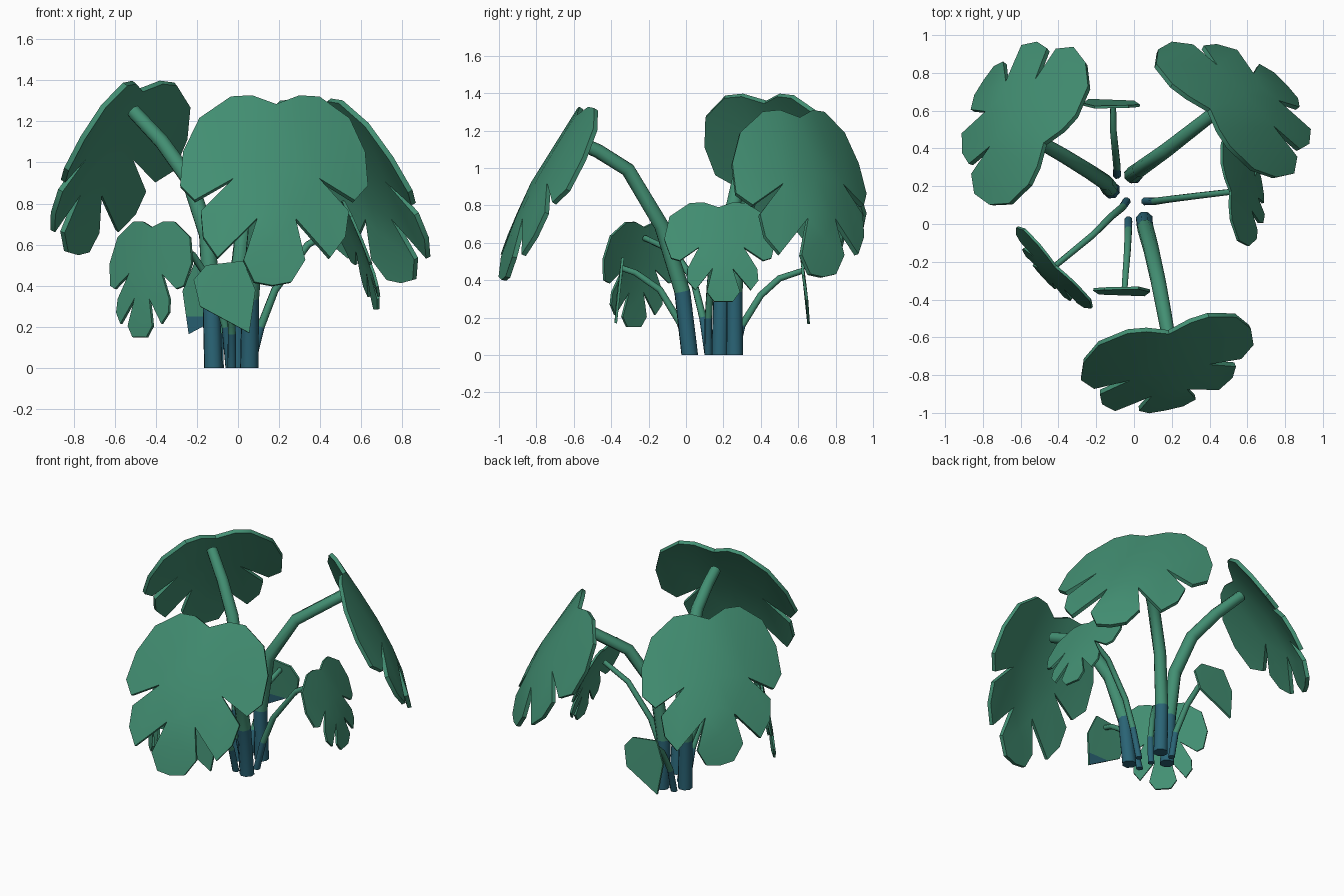
import bpy, bmesh, math
from mathutils import Vector

if "Cube" in bpy.data.objects:
    bpy.data.objects.remove(bpy.data.objects["Cube"])


def material(name, rgb):
    m = bpy.data.materials.new(name)
    m.diffuse_color = (*rgb, 1)
    m.use_nodes = True
    m.node_tree.nodes["Principled BSDF"].inputs["Base Color"].default_value = m.diffuse_color
    return m


GREEN = material("leaf green", (0.055, 0.275, 0.17))
BLUE = material("stem blue", (0.023, 0.127, 0.18))
UP = Vector((0, 0, 1))


def finish(bm, name, angle=35):
    bmesh.ops.recalc_face_normals(bm, faces=bm.faces)
    me = bpy.data.meshes.new(name)
    bm.to_mesh(me)
    bm.free()
    me.materials.append(GREEN)
    me.materials.append(BLUE)
    ob = bpy.data.objects.new(name, me)
    bpy.context.collection.objects.link(ob)
    bpy.context.view_layer.objects.active = ob
    ob.select_set(True)
    bpy.ops.object.shade_smooth_by_angle(angle=math.radians(angle))
    ob.select_set(False)


def stem(name, path, r0, r1, blue_top, sides=8):
    """Tapered tube along a path, blue up to a given height."""
    pts = [Vector(p) for p in path]
    bm = bmesh.new()
    rings = []
    for i, p in enumerate(pts):
        t = (pts[min(i + 1, len(pts) - 1)] - pts[max(i - 1, 0)]).normalized()
        if i == 0:
            t = UP
        a = t.cross(Vector((0.3, 0.9, 0.1))).normalized()
        b = t.cross(a)
        r = r0 + (r1 - r0) * i / (len(pts) - 1)
        rings.append([bm.verts.new(p + r * (a * math.cos(k * math.tau / sides)
                                            + b * math.sin(k * math.tau / sides)))
                      for k in range(sides)])
    for lo, hi in zip(rings, rings[1:]):
        for k in range(sides):
            j = (k + 1) % sides
            bm.faces.new((lo[k], lo[j], hi[j], hi[k]))
    bm.faces.new(rings[0])
    bm.faces.new(rings[-1])
    for f in bm.faces:
        f.material_index = int(f.calc_center_median().z < blue_top)
    finish(bm, name, 65)


def mirrored(half):
    """Left and right half outlines, closed along the midrib."""
    rib = [(0, .78), (0, .6), (0, .4), (0, .2)]
    return [half + rib, [(-w, s) for w, s in half + rib]]


# Split leaves: half outline as (across, along), two slits per side
LARGE = mirrored([(0, .05), (.25, 0), (.47, .0), (.8, .1), (.97, .27), (1, .45), (.85, .54),
                  (.45, .44), (.79, .6), (.76, .74), (.6, .86), (.2, .66), (.33, .88),
                  (.2, 1.0), (0, 1.02)])
MEDIUM = mirrored([(0, .05), (.25, 0), (.5, 0), (.88, .13), (1, .36), (.9, .56), (.75, .59),
                   (.4, .46), (.63, .68), (.64, .8), (.5, .9), (.18, .68), (.3, .92),
                   (.17, 1.02), (0, 1.02)])
# Young leaf: one uncut, lopsided outline
YOUNG = [[(-1, .26), (-.6, .06), (.6, 0), (1, .4), (.8, 1), (-.8, .63)]]


def leaf(name, polys, top, out, half, reach, drop, skew=0, curl=0.08,
         thick=0.026, blue_top=None):
    """Leaf hanging from its top point, arching outward and down."""
    top = Vector(top)
    d = Vector((*out, 0)).normalized()
    side = Vector((-d.y, d.x, 0))
    n = (d * drop + UP * reach).normalized()
    bm = bmesh.new()
    for poly in polys:
        bm.faces.new([bm.verts.new((w, s, 0)) for w, s in poly])
    bmesh.ops.remove_doubles(bm, verts=bm.verts, dist=1e-4)
    bmesh.ops.recalc_face_normals(bm, faces=bm.faces)
    bmesh.ops.triangulate(bm, faces=bm.faces)
    for v in bm.verts:
        w, s = v.co.x, v.co.y
        arch = 1 - max(1 - s, 0) ** 1.5
        v.co = (top + side * (w * half + skew * s) + d * reach * arch
                - UP * drop * s - n * curl * w * w)
    bm.normal_update()
    bmesh.ops.solidify(bm, geom=bm.faces[:], thickness=thick)
    bmesh.ops.recalc_face_normals(bm, faces=bm.faces)
    if blue_top:
        bmesh.ops.bisect_plane(bm, geom=bm.verts[:] + bm.edges[:] + bm.faces[:],
                               plane_co=(0, 0, blue_top), plane_no=(0, 0, 1))
        bm.normal_update()
        for f in bm.faces:
            inner = f.normal.dot(d) < -0.3
            f.material_index = int(inner and f.calc_center_median().z < blue_top)
    finish(bm, name)


# Three large stems and leaves
stem("front_stem", [(.055, .02, 0), (.06, -.02, .34), (.09, -.13, .69), (.13, -.31, .99),
                    (.16, -.47, 1.09), (.18, -.58, 1.14)], .047, .036, .34)
stem("left_stem", [(-.12, .18, 0), (-.13, .19, .34), (-.15, .22, .65), (-.24, .28, .92),
                   (-.37, .36, 1.1), (-.51, .44, 1.25)], .047, .036, .34)
stem("right_stem", [(0, .26, 0), (-.01, .26, .34), (.03, .29, .7), (.17, .39, .96),
                    (.44, .6, 1.15)], .047, .036, .34)
leaf("front_leaf", LARGE, (.18, -.53, 1.315), (.2, -.98), .46, .42, .9, -.1)
leaf("left_leaf", LARGE, (-.435, .395, 1.385), (-.83, .56), .46, .48, .82, -.1, .11)
leaf("right_leaf", LARGE, (.36, .58, 1.3), (.73, .68), .465, .41, .87, -.19, .13)

# Two medium split leaves
stem("side_right_stem", [(.06, .12, 0), (.11, .12, .2), (.18, .13, .38), (.34, .15, .6),
                         (.51, .17, .7)], .022, .016, .2)
stem("side_left_stem", [(-.04, .12, 0), (-.06, .09, .2), (-.12, .04, .4), (-.22, -.06, .55),
                        (-.415, -.22, .625)], .022, .016, .2)
leaf("side_right_leaf", MEDIUM, (.49, .17, .81), (.98, .16), .3, .18, .515, 0, .03, .014)
leaf("side_left_leaf", MEDIUM, (-.405, -.215, .71), (-.73, -.68), .29, .09, .55, 0, .03, .014)

# Two young uncut leaves, blue at the inner tip
stem("young_front_stem", [(-.03, .02, 0), (-.03, -.03, .17), (-.035, -.14, .35),
                          (-.045, -.27, .44), (-.05, -.342, .465)], .022, .016, .17)
stem("young_back_stem", [(-.09, .26, 0), (-.09, .3, .16), (-.1, .4, .32),
                         (-.11, .5, .41), (-.11, .622, .45)], .022, .016, .16)
leaf("young_front_leaf", YOUNG, (-.065, -.335, .52), (0, -1), .15, .04, .35, 0, .01, .014, .25)
leaf("young_back_leaf", YOUNG, (-.12, .615, .515), (0, 1), .15, .04, .35, 0, .01, .014, .25)
